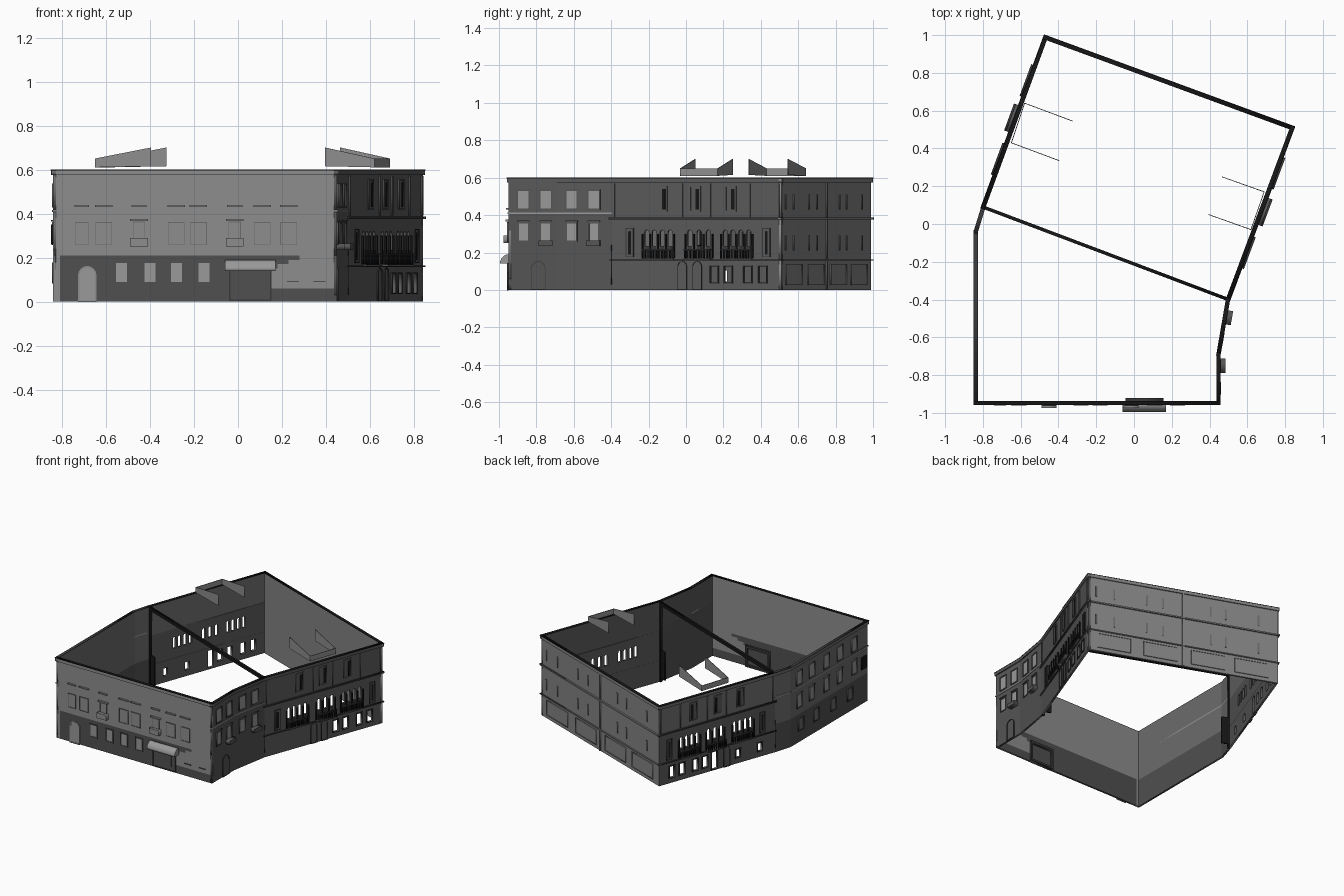
import bpy, math
from mathutils import Matrix, Vector

if "Cube" in bpy.data.objects:
    bpy.data.objects.remove(bpy.data.objects["Cube"])


def material(name, v):
    m = bpy.data.materials.new(name)
    m.diffuse_color = (v, v, v, 1)
    m.use_nodes = True
    m.node_tree.nodes["Principled BSDF"].inputs["Base Color"].default_value = m.diffuse_color
    return m


PALE = material("pale stone", 0.27)
PLINTH = material("dark plinth", 0.08)
WING = material("wing plaster", 0.09)
FACADE = material("grey facade", 0.10)
BACK = material("back plaster", 0.23)
SIDE = material("side plaster", 0.15)
PANE = material("pale pane", 0.32)
TRIM = material("dark trim", 0.04)
IRON = material("black iron", 0.008)
T = 0.014  # wall thickness


class Wall:
    """Vertical drawing plane: u runs left to right seen from outside, v is height."""
    def __init__(self, p0, p1):
        a, b = Vector((*p0, 0)), Vector((*p1, 0))
        self.len = (b - a).length
        d = (b - a).normalized()
        n = Vector((d.y, -d.x, 0))
        self.mat = Matrix(((d.x, 0, n.x, a.x), (d.y, 0, n.y, a.y), (0, 1, 0, 0), (0, 0, 0, 1)))


def rect(c, w, z0, z1):
    return [(c - w / 2, z0), (c + w / 2, z0), (c + w / 2, z1), (c - w / 2, z1)]


def arch(c, w, z0, z1, n=8):
    r = w / 2
    return [(c - r, z0), (c + r, z0)] + [
        (c + r * math.cos(math.pi * i / n), z1 - r + r * math.sin(math.pi * i / n)) for i in range(n + 1)]


def panel(name, wall, shapes, mat, off, depth):
    """Fill 2D outlines on a wall plane (nested outlines are holes) and thicken them."""
    cu = bpy.data.curves.new(name, 'CURVE')
    cu.dimensions = '2D'
    cu.fill_mode = 'BOTH'
    cu.extrude = depth / 2
    for pts in shapes:
        s = cu.splines.new('POLY')
        s.points.add(len(pts) - 1)
        for p, q in zip(s.points, pts):
            p.co = (q[0], q[1], 0, 1)
        s.use_cyclic_u = True
    tmp = bpy.data.objects.new(name + "_outline", cu)
    bpy.context.scene.collection.objects.link(tmp)
    dg = bpy.context.evaluated_depsgraph_get()
    me = bpy.data.meshes.new_from_object(tmp.evaluated_get(dg))
    bpy.data.objects.remove(tmp)
    me.materials.clear()
    me.materials.append(mat)
    ob = bpy.data.objects.new(name, me)
    ob.matrix_world = wall.mat @ Matrix.Translation((0, 0, off + depth / 2))
    bpy.context.scene.collection.objects.link(ob)
    return ob


def strip(name, wall, z0, z1, mat, out):
    panel(name, wall, [rect(wall.len / 2, wall.len + 2 * out, z0, z1)], mat, -T, T + out)


def windows(name, wall, items, pane, frame, shape=rect, b=0.007):
    """Pane plates with raised frames; items are (centre, width, bottom, top)."""
    panel(name + "_panes", wall, [shape(*i) for i in items], pane, 0, 0.002)
    rings = []
    for c, w, a, z in items:
        rings += [shape(c, w + 2 * b, a - b, z + b), shape(c, w, a, z)]
    panel(name + "_frames", wall, rings, frame, 0, 0.006)


# footprint
A, B, C, D = (-.84, -.95), (.45, -.95), (.45, -.69), (.50, -.40)
E, F, G, H = (.84, .51), (-.47, .99), (-.80, .09), (-.84, -.04)
front, side_a, side_b = Wall(A, B), Wall(B, C), Wall(C, D)
facade_r, back, facade_l = Wall(D, E), Wall(E, F), Wall(F, G)
left_a, left_b = Wall(G, H), Wall(H, A)

# front wall with a stepped dark plinth
step = [(1.29, .06), (.99, .06), (.99, .15), (1.02, .15), (1.02, .17), (1.07, .17),
        (1.07, .19), (1.12, .19), (1.12, .21), (.03, .21), (.03, 0)]
panel("front_plinth", front, [[(1.29, 0)] + step], PLINTH, -T, T)
panel("front_wall", front, [[(1.29, .59)] + step + [(0, 0), (0, .59)]], PALE, -T, T)
fx = [(-.71, .065), (-.61, .08), (-.28, .08), (-.18, .08), (.11, .08), (.23, .08)]
gx = (-.45, -.015)
windows("front_first_floor", front, [(x + .84, w - .01, .26, .358) for x, w in fx], PALE, SIDE, b=.003)
windows("front_balcony_windows", front, [(x + .84, .05, .29, .36) for x in gx], PALE, SIDE, b=.003)
panel("front_pediments", front, [rect(x + .84, .08, .366, .376) for x in gx], PALE, 0, .014)
panel("front_balconies", front, [rect(x + .84, .08, .25, .29) for x in gx], PALE, 0, .025)
panel("front_upper_sills", front, [rect(x + .84, w, .43, .438) for x, w in fx + [(g, .07) for g in gx]],
      PALE, 0, .012)
windows("front_ground", front, [(x + .84, .05, .09, .175) for x in (-.53, -.40, -.28, -.155)], PANE, PLINTH)
windows("front_arched_door", front, [(.155, .07, .004, .155)], PANE, PALE, arch)
windows("front_entrance", front, [(.895, .18, .01, .14)], PLINTH, TRIM)
panel("entrance_shutter", front, [rect(.895, .12, .035, .13)], PLINTH, .002, .004)
panel("entrance_inner_frame", front, [rect(.895, .2, 0, .16), rect(.895, .17, .015, .14)], TRIM, -.03, .016)
panel("plinth_vents", front, [rect(x + .84, .055, .088, .094) for x in (.25, .37)], PLINTH, 0, .006)

# rounded awning over the entrance
prof = [(0, .14)] + [(.045 * math.sin(i * math.pi / 12), .14 + .05 * math.cos(i * math.pi / 12))
                     for i in range(6, -1, -1)]
panel("awning", Wall((-.06, -.95), (-.06, -1)), [prof], PANE, -.23, .23)

# side walls of the front block
for nm, w in (("right_front", side_a), ("right_bend", side_b), ("left_bend", left_a), ("left", left_b)):
    is_left = nm.startswith("left")
    panel(nm + "_ground_wall", w, [rect(w.len / 2, w.len, 0, .21)], PLINTH if is_left else WING, -T, T)
    panel(nm + "_first_wall", w, [rect(w.len / 2, w.len, .21, .41)], SIDE if is_left else WING, -T, T)
    panel(nm + "_upper_wall", w, [rect(w.len / 2, w.len, .41, .59)], SIDE if is_left else FACADE, -T, T)
    strip(nm + "_band", w, .407, .415, PANE, .004)
for nm, w, us in (("right_front", side_a, (.08, .20)), ("right_bend", side_b, (.08, .20)),
                  ("left", left_b, (.10, .25, .42, .58, .75))):
    wall_mat = SIDE if nm == "left" else WING
    windows(nm + "_upper", w, [(u, .056, .435, .53) for u in us], PANE, wall_mat)
    windows(nm + "_first", w, [(u, .048, .265, .355) for u in us], PANE, wall_mat)
    panel(nm + "_lintels", w, [rect(u, .066, .364, .37) for u in us], wall_mat, 0, .010)
for nm, w, u in (("right_front", side_a, .20), ("right_bend", side_b, .20)):
    panel(nm + "_balcony", w, [rect(u, .075, .235, .265)], WING, 0, .035)
panel("left_shutter", left_b, [rect(.86, .06, .26, .35)], IRON, 0, .009)
windows("right_arched_door", side_a, [(.16, .07, .004, .15)], WING, TRIM, arch, b=.004)
windows("left_ground", left_b, [(u, .05, .09, .17) for u in (.12, .3, .5, .7)], SIDE, PLINTH)

# mirrored main facades with open arches and balconies
groups = [[-.21, -.17, -.127, -.085], [.02, .07, .12], [.21, .25, .293, .335]]
for nm, w in (("right_facade", facade_r), ("left_facade", facade_l)):
    left = w is facade_l

    def at(y):
        s = (y + .40) / .91
        return (1 - s if left else s) * w.len
    mid = w.len / 2
    holes = [(at(y), .042, .04, .125) for y in (.15, .225, .33, .41)]
    doors = [(at(y), .045, .004, .15) for y in (-.02, .06)]
    if left:
        holes += [(at(y), .035, .045, .105) for y in (-.28, -.11)] + [(at(.075), .045, .01, .14)]
        doors = doors[:1]
    arches = [(at(y), .026, .235, .32) for g in groups for y in g]
    panel(nm + "_ground_wall", w, [rect(mid, w.len, 0, .16)] + [rect(*h) for h in holes], FACADE, -T, T)
    panel(nm + "_first_wall", w, [rect(mid, w.len, .16, .38)] + [arch(*h) for h in arches], FACADE, -T, T)
    panel(nm + "_upper_wall", w, [rect(mid, w.len, .38, .59)], SIDE if left else FACADE, -T, T)
    panel(nm + "_shutters", w, [rect(a[0], .026, .172, .232) for a in arches], TRIM, 0, .003)
    ring = []
    for c, ww, a, z in holes:
        ring += [rect(c, ww + .012, a - .006, z + .006), rect(c, ww, a, z)]
    panel(nm + "_ground_frames", w, ring, TRIM, 0, .006)
    windows(nm + "_doors", w, doors, FACADE, TRIM, arch, b=.004)
    windows(nm + "_single", w, [(at(y), .036, .18, .325) for y in (-.30, .43)], FACADE, TRIM, rect, b=.005)
    panel(nm + "_single_slit", w, [arch(at(y), .016, .19, .315) for y in (-.30, .43)], IRON, .002, .002)
    ups = (-.13, .05, .24)
    windows(nm + "_upper", w, [(at(y), .05, .425, .55) for y in ups], FACADE, FACADE)
    panel(nm + "_upper_slits", w, [rect(at(y + .012), .018, .43, .54) for y in ups], IRON, .002, .003)
    panel(nm + "_pilasters", w, [rect(at(y), .010, .39, .57) for y in (-.385, -.02, .13, .34, .495)],
          FACADE, 0, .007)
    # balconies: slab, rail, balusters and columns between the arches
    for k, g in enumerate(groups):
        c, wd = at((g[0] + g[-1]) / 2), (g[-1] - g[0]) * 1.07 + .045
        out = .034 if k == 1 else .02
        nb = "%s_balcony_%d" % (nm, k + 1)
        panel(nb + "_slab", w, [rect(c, wd, .16, .168)], FACADE, 0, out)
        panel(nb + "_rail", w, [rect(c, wd, .212, .218)], TRIM, out - .012, .012)
        n = int(wd / .016)
        panel(nb + "_balusters", w, [rect(c + (i / n - .5) * (wd - .008), .006, .168, .212)
                                     for i in range(n + 1)], IRON, out - .009, .006)
        cols = [(p + q) / 2 for p, q in zip(g, g[1:])] + [g[0] - .022, g[-1] + .022]
        panel(nb + "_columns", w, [rect(at(y), .008, .17, .30) for y in cols], IRON, 0, .009)
    strip(nm + "_lower_ledge", w, .157, .164, TRIM, .009)
    strip(nm + "_upper_ledge", w, .376, .386, TRIM, .011)

# plain back wall in three floors, with slim window slits
for k, (z0, z1) in enumerate(((0, .16), (.16, .38), (.38, .59))):
    panel("back_wall_%d" % (k + 1), back, [rect(back.len / 2, back.len, z0, z1)], BACK, -T, T)
    if k:
        panel("back_slits_%d" % k, back, [rect(u, .012, z0 + .05, z0 + .13)
                                          for u in (.06, .19, .43, .55, .9, 1.01, 1.25)], SIDE, 0, .004)
    else:
        windows("back_ground_panels", back, [(u, .24, .03, .135) for u in (.19, .53, .88, 1.2)],
                BACK, BACK, b=.004)
    panel("back_pilaster_%d" % (k + 1), back, [rect(back.len / 2, .014, z0, z1)], BACK, 0, .007)
strip("back_lower_ledge", back, .157, .164, BACK, .009)
strip("back_upper_ledge", back, .376, .386, BACK, .011)

# cornices with a dark coping on top
for i, (w, m) in enumerate(((front, PALE), (side_a, FACADE), (side_b, FACADE), (facade_r, FACADE), (back, BACK),
                            (facade_l, SIDE), (left_a, SIDE), (left_b, SIDE))):
    strip("cornice_%d" % i, w, .575, .596, m, .008)
    strip("coping_%d" % i, w, .596, .60, TRIM if w in (left_a, left_b) else IRON, .009)

# dividing beam between the blocks, with posts and foot plates
div = Wall(G, D)
panel("dividing_beam", div, [rect(div.len / 2, div.len, .575, .598)], IRON, -.009, .018)
for nm, s in (("left", 1), ("right", -1)):
    end = 0 if s > 0 else div.len
    panel(nm + "_post", div, [rect(end + s * .012, .022, 0, .58)], IRON, -.009, .018)
    panel(nm + "_post_plate", div, [rect(end + s * .035, .07, .03, .24)], IRON, -.005, .01)

# roof dormers: outer panel and two rising fins
for nm, p, q, d in (("right", (.62, -.03), (.69, .17), (-.225, .08)),
                    ("left", (-.58, .64), (-.65, .43), (.255, -.095))):
    face = Wall(p, q)
    panel(nm + "_dormer_face", face, [rect(face.len / 2, face.len, .61, .65)], PALE, -.003, .004)
    for k, o in enumerate((p, q)):
        fin = Wall(o, (o[0] + d[0], o[1] + d[1]))
        panel("%s_dormer_fin_%d" % (nm, k + 1), fin,
              [[(0, .61), (fin.len, .615), (fin.len, .70), (0, .65)]], PALE, -.002, .004)
